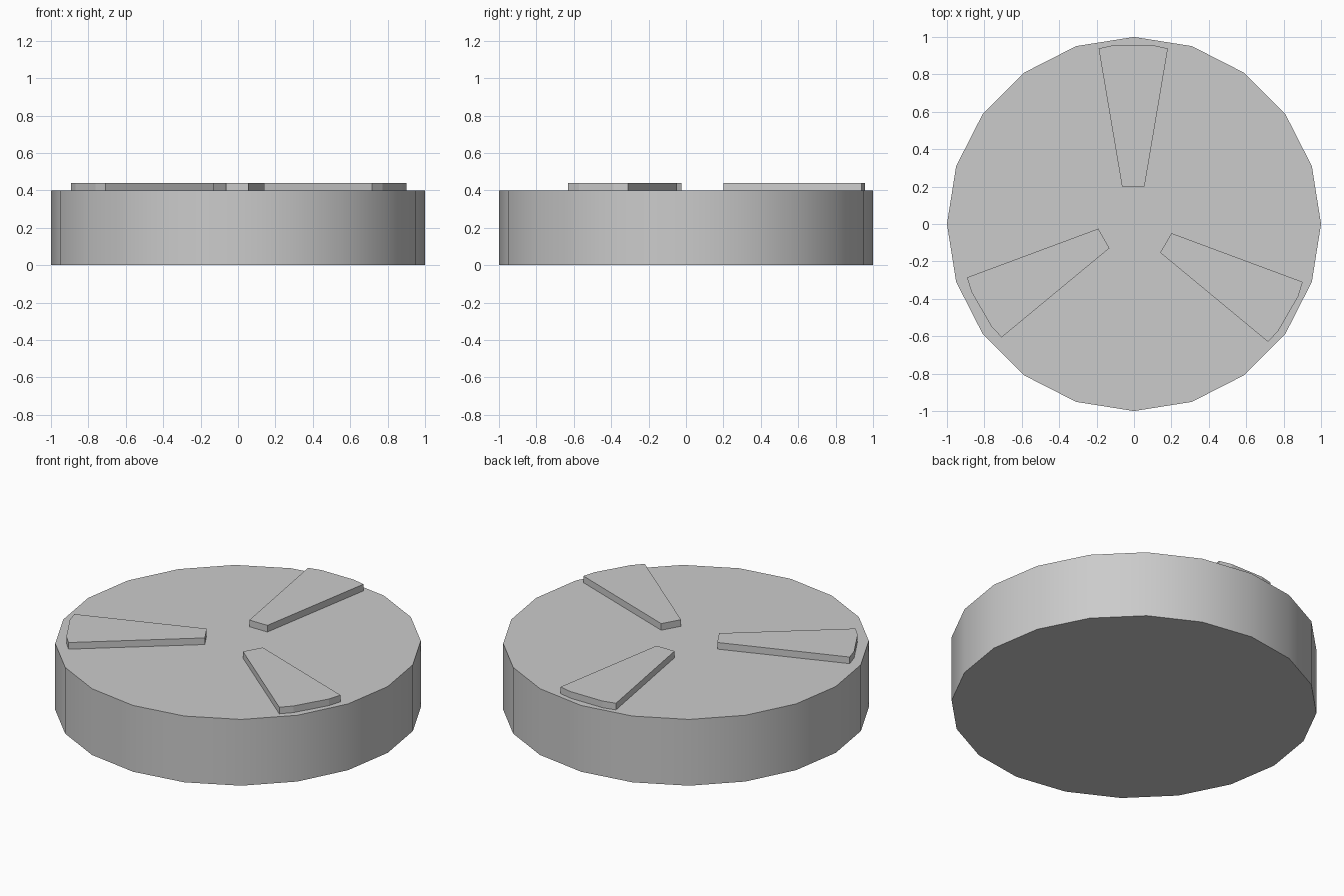
import bpy, bmesh, math
from mathutils import Matrix, Vector

if "Cube" in bpy.data.objects:
    bpy.data.objects.remove(bpy.data.objects["Cube"])


def make_object(name, bm):
    bmesh.ops.recalc_face_normals(bm, faces=bm.faces)
    mesh = bpy.data.meshes.new(name)
    bm.to_mesh(mesh)
    bm.free()
    obj = bpy.data.objects.new(name, mesh)
    bpy.context.collection.objects.link(obj)
    return obj


# Twenty-sided disc with support loops close to both rims
SIDES, HEIGHT, RIM = 20, 0.4, 0.03
bm = bmesh.new()
rings = []
for z in (0, RIM, HEIGHT - RIM, HEIGHT):
    rings.append([bm.verts.new((math.cos(math.tau * i / SIDES),
                                math.sin(math.tau * i / SIDES), z))
                  for i in range(SIDES)])
for low, high in zip(rings, rings[1:]):
    for i in range(SIDES):
        j = (i + 1) % SIDES
        bm.faces.new((low[i], low[j], high[j], high[i]))
bm.faces.new(rings[0][::-1])
bm.faces.new(rings[-1])
disc = make_object("disc", bm)
bpy.context.view_layer.objects.active = disc
disc.select_set(True)
bpy.ops.object.shade_smooth_by_angle(angle=math.radians(30))

# Three raised tapered spokes, slightly off an exact three-way spacing
OUTLINE = [(-0.06, 0.2), (0.06, 0.2), (0.185, 0.938),
           (0.107, 0.956), (-0.107, 0.956), (-0.185, 0.938)]
SPOKES = [("back_spoke", 0, (-0.004, 0)),
          ("left_spoke", 120, (0.012, 0.023)),
          ("right_spoke", -120, (-0.003, -0.001))]
for name, angle, shift in SPOKES:
    bm = bmesh.new()
    face = bm.faces.new([bm.verts.new((x, y, HEIGHT)) for x, y in OUTLINE])
    top = bmesh.ops.extrude_face_region(bm, geom=[face], use_keep_orig=True)["geom"]
    bmesh.ops.translate(bm, vec=(0, 0, 0.04),
                        verts=[v for v in top if isinstance(v, bmesh.types.BMVert)])
    bm.transform(Matrix.Translation(Vector((*shift, 0)))
                 @ Matrix.Rotation(math.radians(angle), 4, 'Z'))
    make_object(name, bm)
